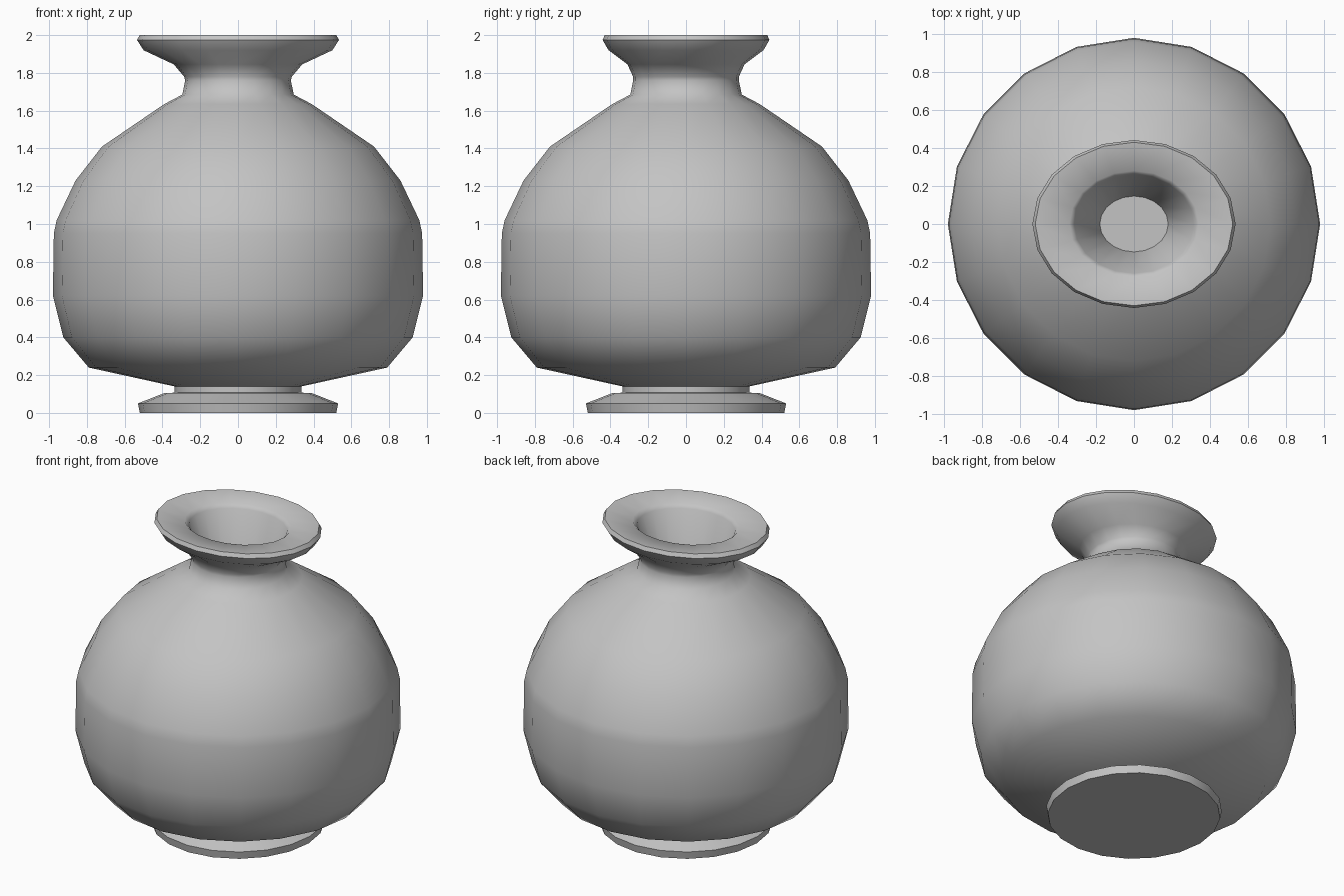
import bpy, bmesh, math

cube = bpy.data.objects.get("Cube")
if cube:
    bpy.data.objects.remove(cube)

SIDES = 20

clay = bpy.data.materials.new("grey_clay")
clay.use_nodes = True
clay.diffuse_color = (0.55, 0.55, 0.55, 1)
clay.node_tree.nodes["Principled BSDF"].inputs["Base Color"].default_value = (0.55, 0.55, 0.55, 1)


def lathe(name, rings):
    """Loft elliptical rings (x radius, y radius, z, sharp) and cap both ends."""
    bm = bmesh.new()
    loops = []
    for rx, ry, z, sharp in rings:
        loops.append([bm.verts.new((rx * math.cos(i * math.tau / SIDES),
                                    ry * math.sin(i * math.tau / SIDES), z))
                      for i in range(SIDES)])
    for low, high in zip(loops, loops[1:]):
        for i in range(SIDES):
            j = (i + 1) % SIDES
            bm.faces.new((low[i], low[j], high[j], high[i]))
    bm.faces.new(loops[0][::-1])
    bm.faces.new(loops[-1])
    for face in bm.faces:
        face.smooth = True
    # Crisp edges around the chosen rings
    for loop, ring in zip(loops, rings):
        if ring[3]:
            for i in range(SIDES):
                bm.edges.get((loop[i], loop[(i + 1) % SIDES])).smooth = False
    mesh = bpy.data.meshes.new(name)
    bm.to_mesh(mesh)
    bm.free()
    mesh.materials.append(clay)
    obj = bpy.data.objects.new(name, mesh)
    bpy.context.collection.objects.link(obj)
    return obj


def round_rings(points, sharp):
    return [(r, r, z, sharp) for r, z in points]


# Stepped foot, then the round belly
foot = round_rings([(0.52, 0), (0.53, 0.05), (0.39, 0.105), (0.335, 0.107), (0.335, 0.14)], True)
belly = round_rings([(0.79, 0.24), (0.925, 0.40), (0.98, 0.62), (0.975, 0.95), (0.96, 1.02),
                     (0.86, 1.23), (0.72, 1.41), (0.39, 1.635), (0.295, 1.685)], False)

# Neck flaring into an oval rim, then the hollow mouth
neck = [(0.28, 0.28, 1.76, False), (0.285, 0.28, 1.78, False), (0.34, 0.31, 1.845, False),
        (0.50, 0.41, 1.92, False)]
rim = [(0.535, 0.442, 1.975, True), (0.52, 0.43, 2.0, True)]
mouth = [(0.34, 0.28, 1.985, False), (0.315, 0.26, 1.96, False), (0.18, 0.147, 1.5, True)]

lathe("vase", foot + belly + neck + rim + mouth)
